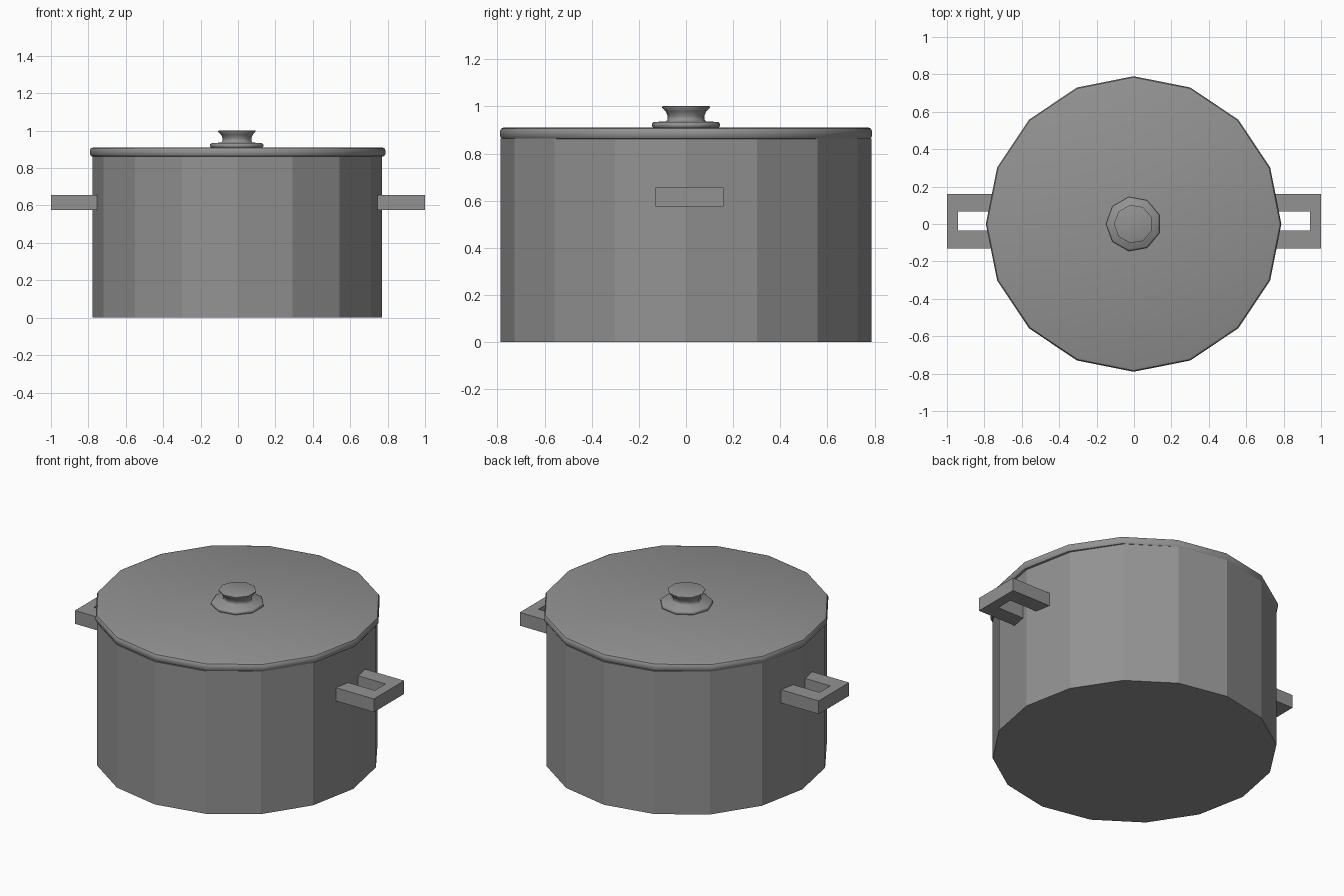
import bpy
import bmesh
from math import cos, sin, pi, radians

cube = bpy.data.objects.get("Cube")
if cube:
    bpy.data.objects.remove(cube, do_unlink=True)

grey = bpy.data.materials.new("pot grey")
grey.use_nodes = True
colour = (0.29, 0.29, 0.29, 1)
grey.diffuse_color = colour
grey.node_tree.nodes["Principled BSDF"].inputs["Base Color"].default_value = colour


def finish(name, bm, smooth_angle=None):
    """Turn a bmesh into a coloured object."""
    bmesh.ops.recalc_face_normals(bm, faces=bm.faces)
    mesh = bpy.data.meshes.new(name)
    bm.to_mesh(mesh)
    bm.free()
    mesh.materials.append(grey)
    obj = bpy.data.objects.new(name, mesh)
    bpy.context.collection.objects.link(obj)
    if smooth_angle:
        bpy.ops.object.select_all(action='DESELECT')
        obj.select_set(True)
        bpy.context.view_layer.objects.active = obj
        bpy.ops.object.shade_smooth_by_angle(angle=radians(smooth_angle))
    return obj


def lathe(name, profile, sides, centre_x=0, x_scale=1, smooth_angle=None):
    """Spin a (radius, height) profile into a closed, faceted solid."""
    bm = bmesh.new()
    rings = []
    for r, z in profile:
        angles = [pi + 2 * pi * i / sides for i in range(sides)]
        rings.append([bm.verts.new((centre_x + r * x_scale * cos(a), r * sin(a), z))
                      for a in angles])
    for low, high in zip(rings, rings[1:]):
        for i in range(sides):
            j = (i + 1) % sides
            bm.faces.new((low[i], low[j], high[j], high[i]))
    bm.faces.new(rings[0])
    bm.faces.new(rings[-1])
    return finish(name, bm, smooth_angle)


def handle(name, side):
    """U-shaped grip extruded upward, with its ends set into the wall."""
    inner, grip, outer = 0.71, 0.94, 1.0
    back, front, hole_back, hole_front = 0.16, -0.13, 0.067, -0.036
    outline = [(inner, front), (outer, front), (outer, back), (inner, back),
               (inner, hole_back), (grip, hole_back), (grip, hole_front), (inner, hole_front)]
    bm = bmesh.new()
    face = bm.faces.new([bm.verts.new((side * x, y, 0.575)) for x, y in outline])
    top = bmesh.ops.extrude_face_region(bm, geom=[face])["geom"]
    bmesh.ops.translate(bm, vec=(0, 0, 0.08),
                        verts=[v for v in top if isinstance(v, bmesh.types.BMVert)])
    return finish(name, bm)


# Faceted body, slightly narrower across the handles
lathe("pot_body", [(0.788, 0), (0.788, 0.863)], 16, -0.004, 0.983)

# Lid with a rounded rim
lathe("lid", [(0.77, 0.86), (0.783, 0.864), (0.79, 0.875), (0.79, 0.895),
              (0.784, 0.906), (0.771, 0.911)], 16, -0.002, smooth_angle=40)

# Knob: round foot, waisted neck and flared top
lathe("lid_knob", [(0.14, 0.908), (0.147, 0.916), (0.147, 0.926), (0.138, 0.934),
                   (0.088, 0.936), (0.079, 0.945), (0.079, 0.958), (0.087, 0.978),
                   (0.104, 0.995), (0.104, 0.999), (0.098, 1.001)],
      9, -0.003, smooth_angle=50)

# Side handles
handle("left_handle", 1)
handle("right_handle", -1)
